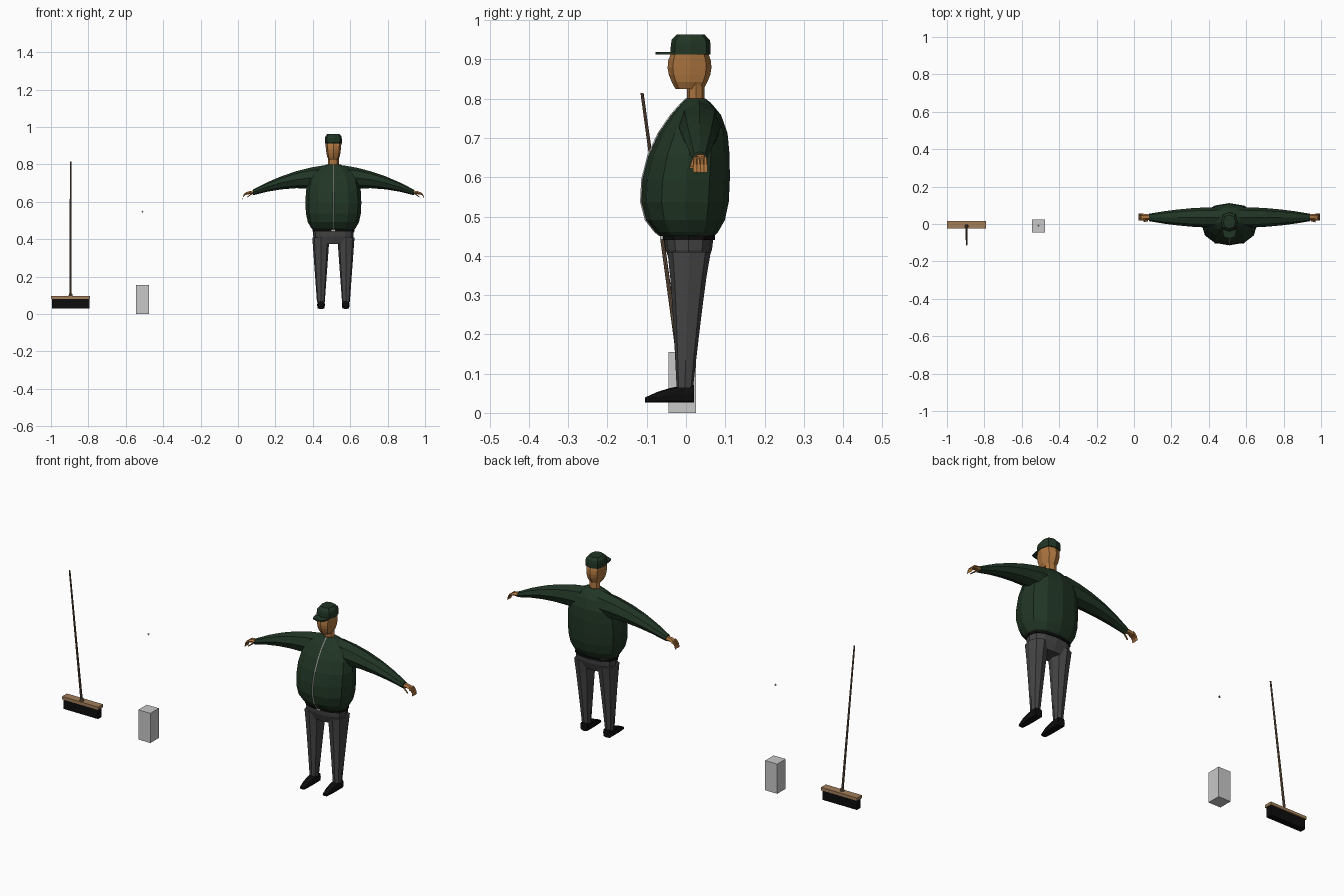
import bpy, bmesh, math

cube = bpy.data.objects.get("Cube")
if cube:
    bpy.data.objects.remove(cube, do_unlink=True)


def material(name, red, green, blue):
    mat = bpy.data.materials.new(name)
    mat.use_nodes = True
    mat.diffuse_color = (red, green, blue, 1)
    mat.node_tree.nodes["Principled BSDF"].inputs["Base Color"].default_value = mat.diffuse_color
    return mat


cloth = material("dark green cloth", 0.015, 0.036, 0.018)
skin = material("tan skin", 0.42, 0.18, 0.05)
charcoal = material("charcoal cloth", 0.06, 0.06, 0.06)
black = material("black", 0.004, 0.004, 0.004)
metal = material("pale metal", 0.6, 0.6, 0.6)
wood = material("light wood", 0.36, 0.21, 0.1)
brown = material("brown wood", 0.16, 0.1, 0.06)
grey = material("light grey", 0.58, 0.58, 0.58)

person_x, broom_x, box_x = 0.51, -0.895, -0.51
axis_order = {"x": (2, 0, 1), "y": (0, 2, 1), "z": (0, 1, 2)}


def add_object(name, mat, bm, origin_x):
    bmesh.ops.recalc_face_normals(bm, faces=bm.faces)
    mesh = bpy.data.meshes.new(name)
    bm.to_mesh(mesh)
    bm.free()
    mesh.materials.append(mat)
    obj = bpy.data.objects.new(name, mesh)
    obj.location.x = origin_x
    bpy.context.collection.objects.link(obj)
    return obj


def loft(name, mat, section, steps=1, axis="z", sides=8, square=1.0,
         origin_x=person_x, mirror=False):
    """Skin the rings section(t) -> position, (u centre, u half), (v centre, v half)."""
    bm = bmesh.new()
    rings = []
    for step in range(steps + 1):
        along, (u_mid, u_half), (v_mid, v_half) = section(step / steps)
        ring = []
        for side in range(sides):
            angle = math.tau * side / sides
            cos, sin = math.cos(angle), math.sin(angle)
            point = (u_mid + u_half * math.copysign(abs(cos) ** square, cos),
                     v_mid + v_half * math.copysign(abs(sin) ** square, sin), along)
            ring.append(bm.verts.new([point[index] for index in axis_order[axis]]))
        rings.append(ring)
    for low, high in zip(rings, rings[1:]):
        for side in range(sides):
            after = (side + 1) % sides
            bm.faces.new((low[side], low[after], high[after], high[side]))
    bm.faces.new(rings[0])
    bm.faces.new(rings[-1])
    obj = add_object(name, mat, bm, origin_x)
    if mirror:
        obj.modifiers.new("mirror", "MIRROR")


def block(name, mat, origin_x, size, y, z):
    bm = bmesh.new()
    bmesh.ops.create_cube(bm, size=1)
    bmesh.ops.scale(bm, vec=size, verts=bm.verts)
    bmesh.ops.translate(bm, vec=(0, y, z), verts=bm.verts)
    add_object(name, mat, bm, origin_x)


# Jacket: full belly, gathered hem, rounded shoulders closing to the collar
def jacket_edges(t):
    t = (1 - math.cos(math.pi * t)) / 2
    hem = (1 - t) ** 9
    width = max(0.035, 0.15 * math.sqrt(1 - t ** 6) - 0.04 * hem)
    front = 0.055 * hem - 0.12 * (1 - t ** 3)
    back = 0.05 + 0.062 * (1 - t ** 8) - 0.04 * hem
    return 0.45 + 0.35 * t, width, front, back


def jacket(t):
    z, width, front, back = jacket_edges(t)
    return z, (0, width), ((front + back) / 2, (back - front) / 2)


def zipper(t):
    z, width, front, back = jacket_edges(t)
    return z, (0, 0.003), (front, 0.003)


def sleeve(t):
    return (0.05 + 0.38 * t, (0.035, 0.055 - 0.035 * t * t),
            (0.73 - 0.08 * t * t, 0.065 - 0.05 * t))


loft("jacket_body", cloth, jacket, steps=9, sides=12, square=0.9)
loft("jacket_zip", metal, zipper, steps=9, sides=4)
loft("sleeves", cloth, sleeve, steps=5, axis="x", mirror=True)


# Hands: palm and four fingers share one downward curl, thumb sits in front
def curl(t, y, half):
    return (0.42 + 0.065 * math.sin(1.5 * t), (y, half),
            (0.65 - 0.035 * t ** 3, 0.012 - 0.008 * t))


def thumb(t):
    return 0.435 + 0.025 * t, (0.02 - 0.006 * t, 0.005), (0.645 - 0.02 * t, 0.006 - 0.003 * t)


loft("palms", skin, lambda t: curl(0.6 * t, 0.037, 0.014 + 0.005 * t),
     steps=2, axis="x", sides=6, mirror=True)
for number, name in enumerate(("index", "middle", "ring", "little")):
    finger_y = 0.023 + 0.009 * number
    loft(name + "_fingers", skin, lambda t: curl(0.5 + t / 2, finger_y, 0.005),
         steps=3, axis="x", sides=6, mirror=True)
loft("thumbs", skin, thumb, axis="x", sides=6, mirror=True)


# Trousers, belt and shoes
def hips(t):
    return 0.455 - 0.08 * t, (0, 0.11 - 0.02 * t ** 3), (0.007, 0.064 - 0.02 * t * t)


def leg(t):
    return (0.41 - 0.345 * t, (0.067, 0.046 - 0.025 * t),
            (0.008 - 0.011 * t, 0.055 - 0.034 * t ** 0.8))


def shoe(t):
    height = 0.022 - 0.016 * t * t
    return 0.02 - 0.125 * t, (0.066, 0.021 - 0.008 * t ** 4), (0.027 + height, height)


loft("trouser_hips", charcoal, hips, steps=2, sides=12, square=0.8)
loft("trouser_legs", charcoal, leg, steps=5, square=0.8, mirror=True)
loft("belt", black, lambda t: (0.44 + 0.012 * t, (0, 0.112), (0.007, 0.067)),
     sides=12, square=0.8)
block("belt_buckle", metal, person_x, (0.018, 0.008, 0.01), -0.062, 0.446)
loft("shoes", black, shoe, steps=4, axis="y", square=0.5, mirror=True)


# Head and cap
def head(t):
    return (0.825 + 0.09 * t, (0, 0.025 + 0.018 * t ** 0.4),
            (0.009, 0.036 + 0.02 * math.sin(2.5 * t)))


def cap(t):
    taper = 1 - 0.3 * t ** 6
    return 0.912 + 0.051 * t, (0, 0.045 * taper), (0.012, 0.051 * taper)


loft("neck", skin, lambda t: (0.79 + 0.05 * t, (0, 0.029), (0.025, 0.022)))
loft("head", skin, head, steps=5, square=0.8)
loft("cap_crown", cloth, cap, steps=4, square=0.7)
loft("cap_brim", cloth, lambda t: (0.912 + 0.007 * t, (0, 0.038), (-0.033, 0.045)), square=0.7)


# Broom with a leaning pole
def pole(t):
    return 0.09 + 0.725 * t, (0, 0.006 - 0.002 * t), (-0.012 - 0.1 * t, 0.006 - 0.002 * t)


def socket(t):
    return 0.09 + 0.02 * t, (0, 0.012 - 0.004 * t), (-0.012, 0.011 - 0.003 * t)


block("broom_head", wood, broom_x, (0.21, 0.04, 0.015), -0.005, 0.088)
block("broom_bristles", black, broom_x, (0.2, 0.03, 0.05), -0.005, 0.055)
loft("broom_pole", brown, pole, origin_x=broom_x)
loft("broom_socket", brown, socket, origin_x=broom_x)

# Grey box and the tiny cross floating above it
block("grey_box", grey, box_x, (0.07, 0.07, 0.155), -0.01, 0.0775)
for axis in range(3):
    bar = [0.002] * 3
    bar[axis] = 0.012
    block("cross_bar_" + "xyz"[axis], brown, box_x, bar, -0.01, 0.546)
